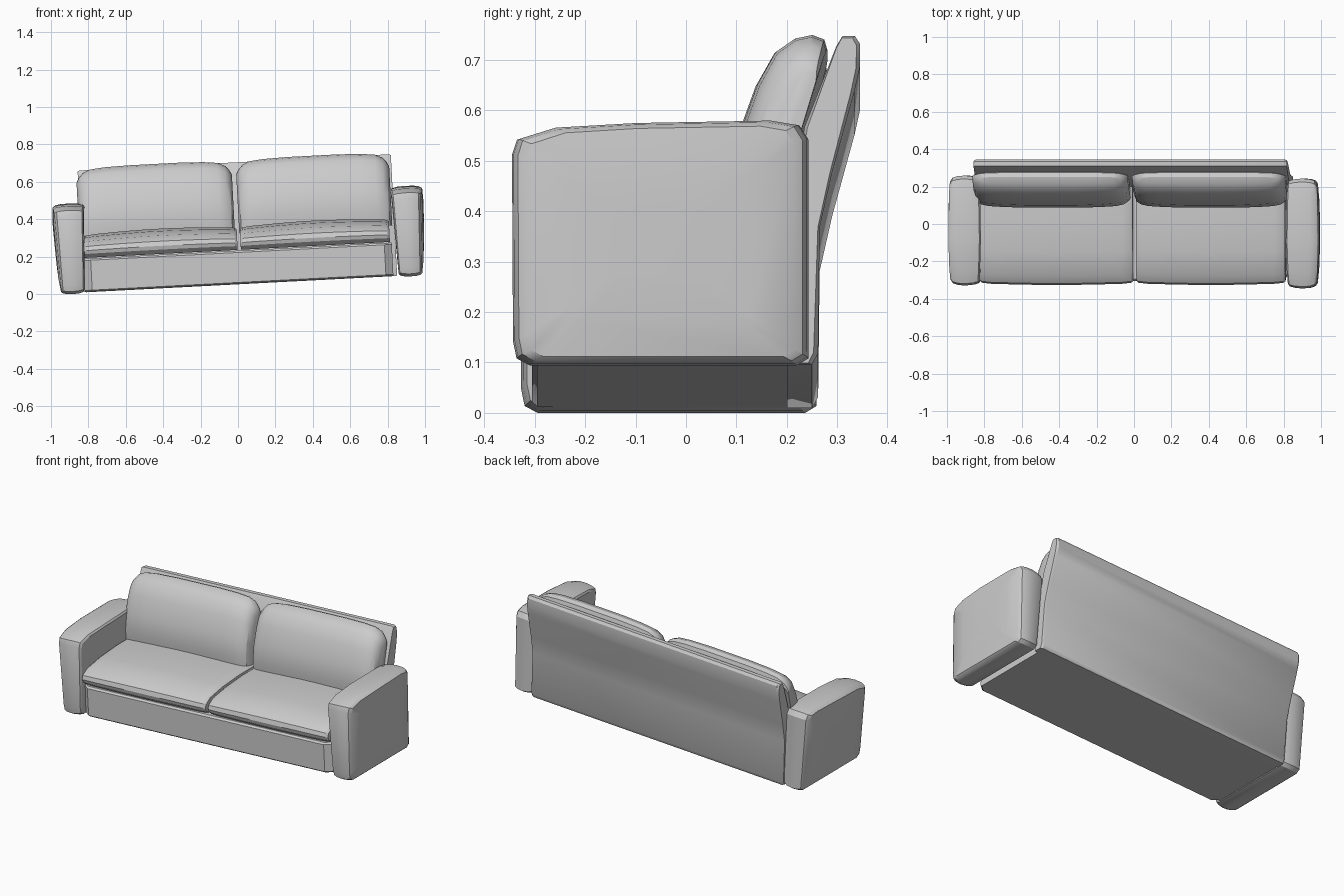
import bpy, bmesh, math
from mathutils import Matrix

cube = bpy.data.objects.get("Cube")
if cube:
    bpy.data.objects.remove(cube, do_unlink=True)

fabric = bpy.data.materials.new("light_grey_fabric")
fabric.use_nodes = True
GREY = (0.6, 0.6, 0.6, 1)
fabric.diffuse_color = GREY
fabric.node_tree.nodes["Principled BSDF"].inputs["Base Color"].default_value = GREY

# The whole sofa leans three degrees, its left end raised
TILT = Matrix.Translation((0.02, 0, 0.055)) @ Matrix.Rotation(math.radians(-3), 4, 'Y')


def finish(name, bm, angle=28):
    bmesh.ops.recalc_face_normals(bm, faces=bm.faces)
    bm.transform(TILT)
    mesh = bpy.data.meshes.new(name)
    bm.to_mesh(mesh)
    bm.free()
    mesh.materials.append(fabric)
    obj = bpy.data.objects.new(name, mesh)
    bpy.context.collection.objects.link(obj)
    bpy.ops.object.select_all(action='DESELECT')
    obj.select_set(True)
    bpy.context.view_layer.objects.active = obj
    bpy.ops.object.shade_smooth_by_angle(angle=math.radians(angle))


def loft(name, profile, stations, anchor, lean=0, side=1, shift=0, warp=None):
    """Sweep a (y, z) profile along x; each station is (x, y scale, z scale)."""
    bm = bmesh.new()
    rings = []
    for x, sy, sz in stations:
        ring = []
        for y, z in profile:
            base = anchor[0] + lean * (z - anchor[1])
            nz = anchor[1] + (z - anchor[1]) * sz
            ny = anchor[0] + lean * (nz - anchor[1]) + (y - base) * sy
            nx = warp(x, ny, nz) if warp else x
            ring.append(bm.verts.new((side * nx, ny + shift, nz)))
        rings.append(ring)
    n = len(profile)
    for a, b in zip(rings, rings[1:]):
        for i in range(n):
            j = (i + 1) % n
            bm.faces.new((a[i], a[j], b[j], b[i]))
    bm.faces.new(rings[0])
    bm.faces.new(rings[-1])
    finish(name, bm)


def both_ends(x0, x1, half):
    """Mirror the end stations, given as distances inward from each end."""
    return [(x0 + d, a, b) for d, a, b in half] + [(x1 - d, a, b) for d, a, b in reversed(half)]


def arm_shape(x, y, z):
    """Narrow an arm towards its foot and towards its front and back."""
    return 0.905 + (x - 0.905) * (0.78 + 0.48 * z) * (1.03 - 1.4 * (y + 0.05) ** 2)


# Base box under the seat, with chamfered corners
base = [(-0.295, 0), (-0.305, 0.008), (-0.305, 0.168), (-0.295, 0.178), (0.24, 0.178), (0.24, 0)]
loft("seat_base", base, both_ends(-0.84, 0.812, [(0, 0.94, 1), (0.04, 1, 1)]), (0.24, 0.09))

# Backrest panel: upright below, leaning back above
panel = [(0.2, -0.002), (0.25, -0.002), (0.262, 0.02), (0.265, 0.27), (0.29, 0.38),
         (0.334, 0.54), (0.345, 0.59), (0.345, 0.635), (0.335, 0.65), (0.31, 0.65),
         (0.298, 0.63), (0.235, 0.47), (0.2, 0.25)]
loft("backrest_panel", panel, both_ends(-0.845, 0.832, [(0, 0.85, 0.99), (0.012, 1, 1)]),
     (0.23, 0.2), lean=0.17)

arm = [(-0.31, -0.008), (-0.336, 0.006), (-0.343, 0.04), (-0.345, 0.41), (-0.335, 0.44),
       (-0.26, 0.463), (-0.1, 0.472), (0.17, 0.477), (0.225, 0.468), (0.243, 0.44),
       (0.243, 0.006), (0.22, -0.008)]
arm_stations = [(0.818, 0.92, 0.92), (0.826, 0.96, 0.965), (0.855, 0.985, 0.99), (0.9, 1, 1),
                (0.945, 0.99, 0.995), (0.975, 0.96, 0.975), (0.988, 0.9, 0.94),
                (0.994, 0.6, 0.65), (0.995, 0.3, 0.3)]

seat = [(-0.295, 0.182), (-0.32, 0.205), (-0.326, 0.225), (-0.318, 0.25), (-0.275, 0.28),
        (-0.15, 0.304), (0.02, 0.317), (0.2, 0.316), (0.2, 0.182)]
seat_ends = [(0, 0.96, 0.82), (0.012, 0.978, 0.88), (0.06, 0.988, 0.92),
             (0.2, 0.995, 0.97), (0.34, 1, 1)]

cushion = [(0.1, 0.27), (0.087, 0.36), (0.1, 0.46), (0.138, 0.565), (0.175, 0.63),
           (0.215, 0.657), (0.25, 0.664), (0.275, 0.655), (0.281, 0.635), (0.2, 0.37), (0.17, 0.27)]
cushion_ends = [(0, 0.38, 0.8), (0.012, 0.66, 0.86), (0.035, 0.82, 0.925),
                (0.075, 0.91, 0.97), (0.15, 0.96, 0.99), (0.28, 1, 1)]

# Arms and cushions on both sides: side sign, arm y shift, seat ends, back cushion ends
for label, side, shift, seat_x, back_x in (("left", 1, 0, (0.005, 0.803), (0.001, 0.82)),
                                           ("right", -1, 0.016, (0.012, 0.832), (0.022, 0.854))):
    loft(label + "_arm", arm, arm_stations, (-0.05, 0.235), side=side, shift=shift, warp=arm_shape)
    loft(label + "_seat_cushion", seat, both_ends(*seat_x, seat_ends), (0.2, 0.182), side=side)
    loft(label + "_back_cushion", cushion, both_ends(*back_x, cushion_ends),
         (0.17, 0.27), lean=0.3, side=side)
